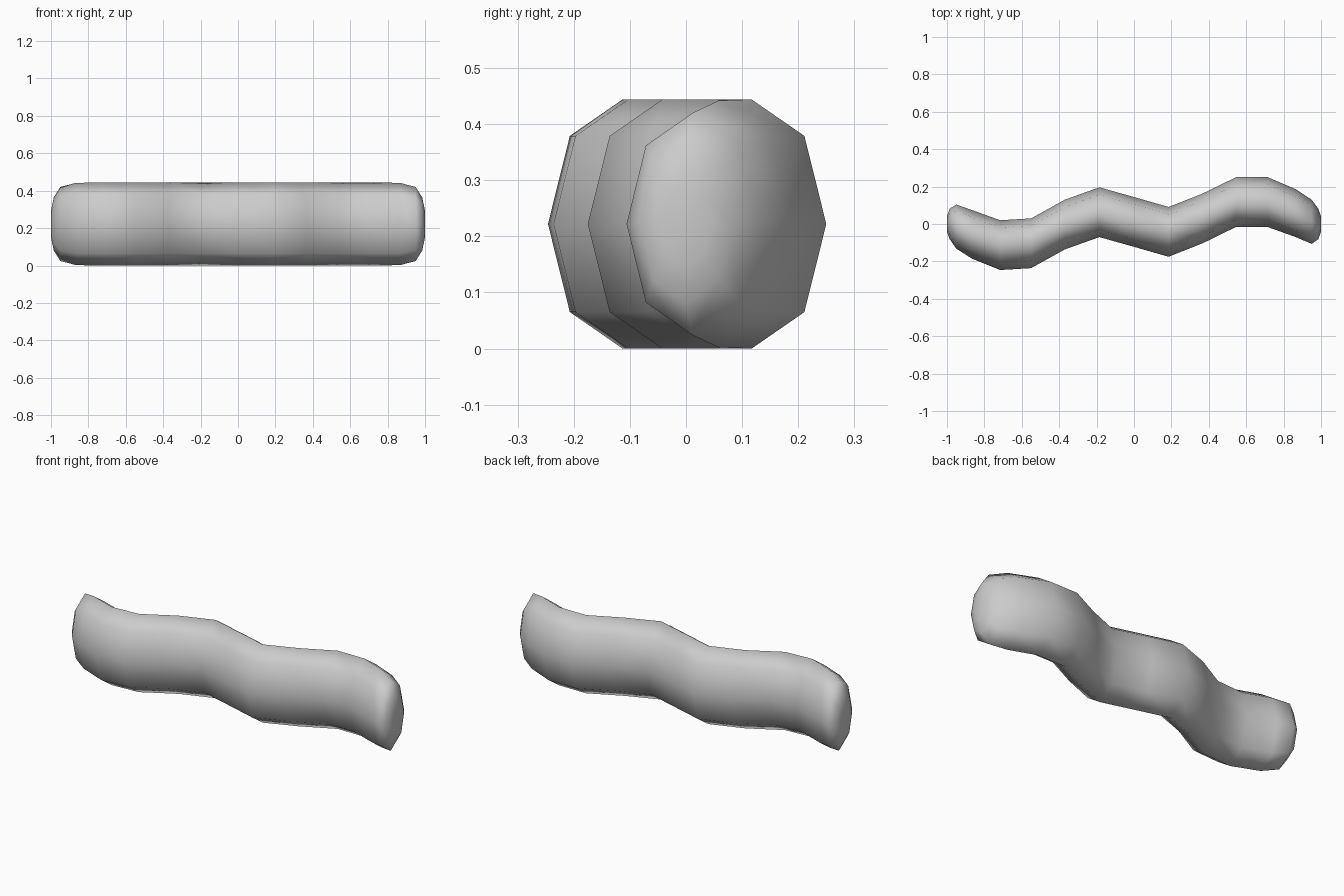
import bpy, bmesh
from math import cos, sin, pi

if "Cube" in bpy.data.objects:
    bpy.data.objects.remove(bpy.data.objects["Cube"])

# Stations along the body: x, centre y, half width (y), half height (z)
HALF_H = 0.222
stations = [
    (-0.999, 0.0, 0.045, 0.075), (-0.985, 0.0, 0.082, 0.142),
    (-0.95, -0.014, 0.118, 0.198), (-0.865, -0.056, 0.13, 0.22),
    (-0.715, -0.113, 0.133, HALF_H), (-0.55, -0.103, 0.133, HALF_H),
    (-0.37, -0.003, 0.133, HALF_H), (-0.185, 0.063, 0.133, HALF_H),
    (0.0, 0.011, 0.133, HALF_H), (0.185, -0.042, 0.133, HALF_H),
    (0.365, 0.029, 0.133, HALF_H), (0.545, 0.117, 0.133, HALF_H),
    (0.715, 0.117, 0.133, HALF_H), (0.865, 0.058, 0.128, 0.22),
    (0.95, 0.012, 0.118, 0.198), (0.985, 0.0, 0.082, 0.142),
    (0.999, 0.0, 0.045, 0.075),
]
SIDES = 8

# Wavy body: lofted octagonal oval sections
bm = bmesh.new()
rings = []
for x, cy, hw, hh in stations:
    rings.append([bm.verts.new((x, cy + hw * cos(2 * pi * i / SIDES),
                                HALF_H + hh * sin(2 * pi * i / SIDES)))
                  for i in range(SIDES)])
for a, b in zip(rings, rings[1:]):
    for i in range(SIDES):
        j = (i + 1) % SIDES
        bm.faces.new((a[i], a[j], b[j], b[i]))

# Rounded ends: shallow fans to a centre point
for ring, x in ((rings[0], -1.0), (rings[-1], 1.0)):
    tip = bm.verts.new((x, 0, HALF_H))
    for i in range(SIDES):
        bm.faces.new((ring[i], ring[(i + 1) % SIDES], tip))

bmesh.ops.recalc_face_normals(bm, faces=bm.faces)
for f in bm.faces:
    f.smooth = True
mesh = bpy.data.meshes.new("wavy_body")
bm.to_mesh(mesh)
bm.free()
body = bpy.data.objects.new("wavy_body", mesh)
bpy.context.collection.objects.link(body)
